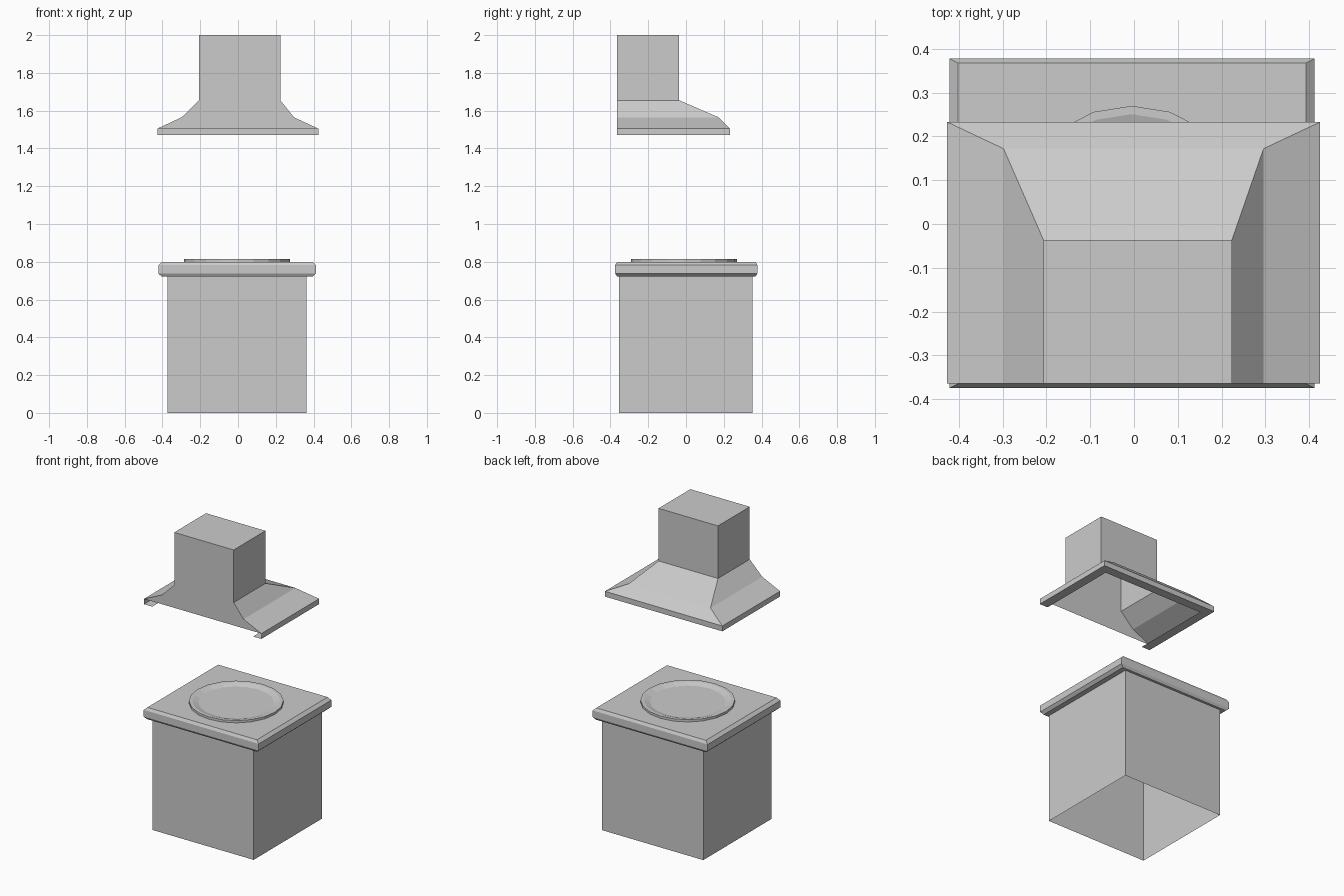
import bpy, bmesh, math

if "Cube" in bpy.data.objects:
    bpy.data.objects.remove(bpy.data.objects["Cube"])


def make(name, loops, closed=True, cap_first=False, cap_last=False):
    """Skin a stack of equal-length point loops into one object."""
    bm = bmesh.new()
    rings = [[bm.verts.new(p) for p in loop] for loop in loops]
    n = len(rings[0])
    for a, b in zip(rings, rings[1:]):
        for i in range(n if closed else n - 1):
            j = (i + 1) % n
            bm.faces.new((a[i], a[j], b[j], b[i]))
    if cap_first:
        bm.faces.new(rings[0][::-1])
    if cap_last:
        bm.faces.new(rings[-1])
    return finish(name, bm)


def finish(name, bm):
    me = bpy.data.meshes.new(name)
    bm.to_mesh(me)
    bm.free()
    ob = bpy.data.objects.new(name, me)
    bpy.context.collection.objects.link(ob)
    return ob


def rect(x0, x1, y0, y1, z):
    return [(x0, y0, z), (x1, y0, z), (x1, y1, z), (x0, y1, z)]


def circle(r, z, n=20, cx=-0.005, cy=-0.011):
    return [(cx + r * math.sin(-2 * math.pi * i / n),
             cy + r * math.cos(2 * math.pi * i / n), z) for i in range(n)]


# Cabinet body, open underneath
make("cabinet_body", [rect(-0.372, 0.362, -0.355, 0.352, z) for z in (0, 0.725)])

# Countertop slab with chamfered edges
slab = [(0.018, 0.01, 0.722), (0, 0, 0.738), (0, 0, 0.782), (0.02, 0.01, 0.80)]
make("countertop",
     [rect(-0.422 + dx, 0.413 - dx, -0.375 + dy, 0.378 - dy, z) for dx, dy, z in slab],
     cap_first=True, cap_last=True)

# Round cooking plate: raised rim and shallow dish
make("cooking_plate",
     [circle(r, z) for r, z in ((0.281, 0.799), (0.281, 0.815), (0.262, 0.815), (0.225, 0.803))],
     cap_last=True)

# Hood shell: flange, lip, two slopes and chimney around three sides
BACK = -0.365
levels = [(-0.367, 0.365, 0.173, 1.47), (-0.427, 0.425, 0.233, 1.47),
          (-0.427, 0.425, 0.233, 1.505), (-0.298, 0.296, 0.172, 1.565),
          (-0.207, 0.224, -0.036, 1.655), (-0.207, 0.224, -0.036, 2.0)]
path = [[(x1, BACK, z), (x1, y, z), (x0, y, z), (x0, BACK, z)] for x0, x1, y, z in levels]
make("hood_shell", path, closed=False, cap_last=True)

# Flat wall side of the hood, stopping at the lip
wall = [[(x0, BACK, z), (x1, BACK, z)] for x0, x1, y, z in levels[2:]]
make("hood_wall_panel", wall, closed=False)
